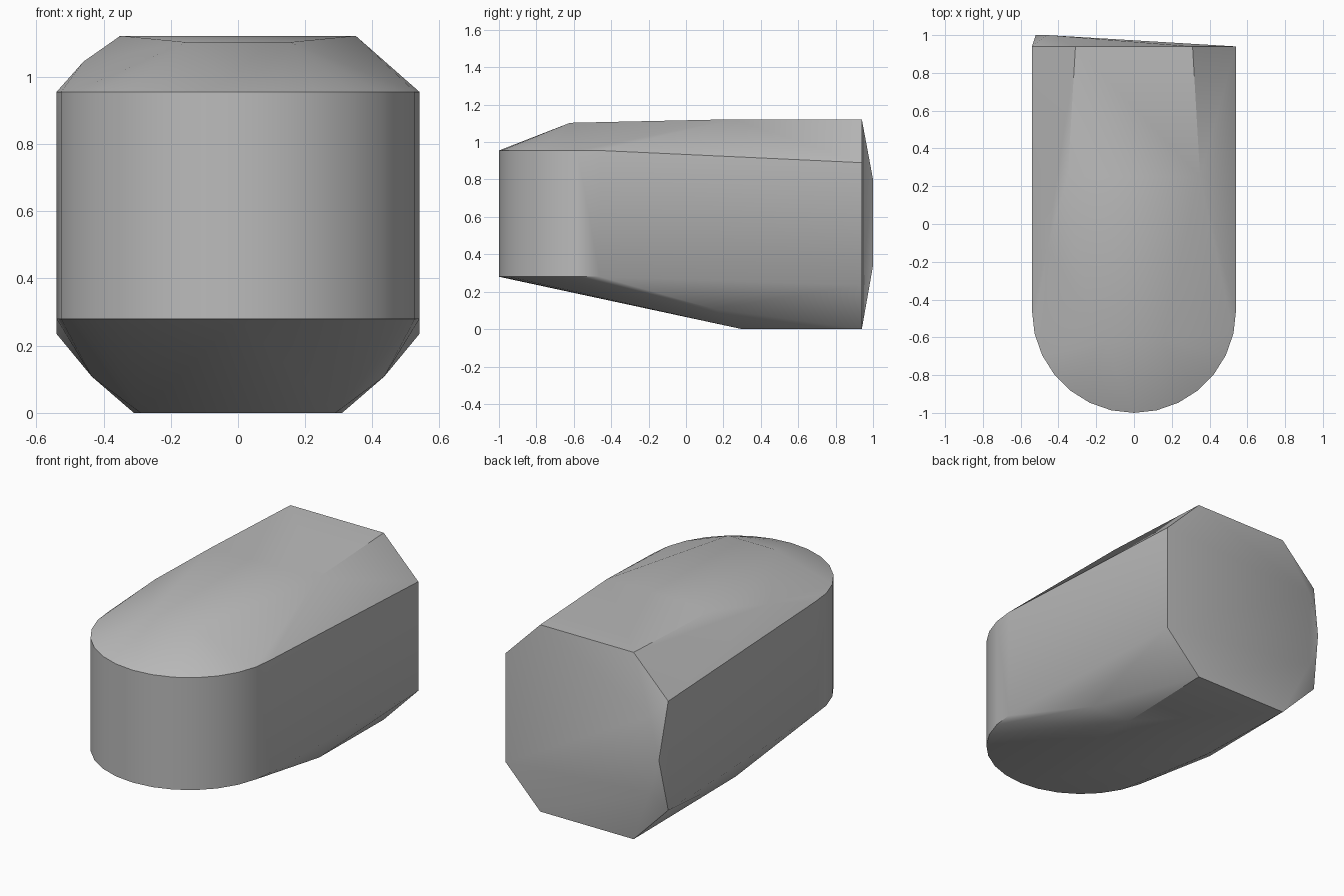
import bpy, bmesh, math

default = bpy.data.objects.get("Cube")
if default:
    bpy.data.objects.remove(default, do_unlink=True)

# One plain grey for the whole shell
grey = bpy.data.materials.new("plain grey")
grey.use_nodes = True
colour = (0.5, 0.5, 0.5, 1)
grey.diffuse_color = colour
grey.node_tree.nodes["Principled BSDF"].inputs["Base Color"].default_value = colour

HALF = 0.54      # half width
NOSE_Y = -0.46   # centre of the rounded nose
BACK_Y = 0.94
points = []


def pair(x, y, z):
    points.extend([(x, y, z), (-x, y, z)])


# Rounded nose wall, lower and upper rims
STEPS = 14
for z in (0.28, 0.955):
    for i in range(STEPS + 1):
        a = math.pi * i / STEPS
        points.append((HALF * math.cos(a), NOSE_Y - HALF * math.sin(a), z))

# Back octagon
for x, z in ((HALF, 0.235), (HALF, 0.89), (0.31, 1.122), (0.31, 0)):
    pair(x, BACK_Y, z)

# Roof: flat rear, widening shoulders, gently falling front
pair(0.35, 0.25, 1.122)
pair(0.155, -0.62, 1.103)
points.append((-0.46, -0.13, 1.045))

# Underside: flat rear, rising front, bulging chamfers
pair(0.29, 0.3, 0)
pair(0.435, 0.15, 0.108)

# Small raised patch on one edge of the back
points += [(-0.52, 1, 0.55), (-0.46, 1, 0.8), (-0.46, 1, 0.34)]

# Wrap the outline points in a convex skin
bm = bmesh.new()
for p in points:
    bm.verts.new(p)
hull = bmesh.ops.convex_hull(bm, input=bm.verts)
spare = {g for g in hull["geom_interior"] + hull["geom_unused"]
         if isinstance(g, bmesh.types.BMVert)}
bmesh.ops.delete(bm, geom=list(spare), context="VERTS")
bmesh.ops.dissolve_limit(bm, angle_limit=math.radians(0.5),
                         verts=bm.verts, edges=bm.edges)
bmesh.ops.recalc_face_normals(bm, faces=bm.faces)
mesh = bpy.data.meshes.new("rounded_shell")
bm.to_mesh(mesh)
bm.free()
mesh.materials.append(grey)

shell = bpy.data.objects.new("rounded_shell", mesh)
bpy.context.collection.objects.link(shell)
bpy.ops.object.select_all(action="DESELECT")
shell.select_set(True)
bpy.context.view_layer.objects.active = shell
bpy.ops.object.shade_smooth_by_angle(angle=math.radians(35))
